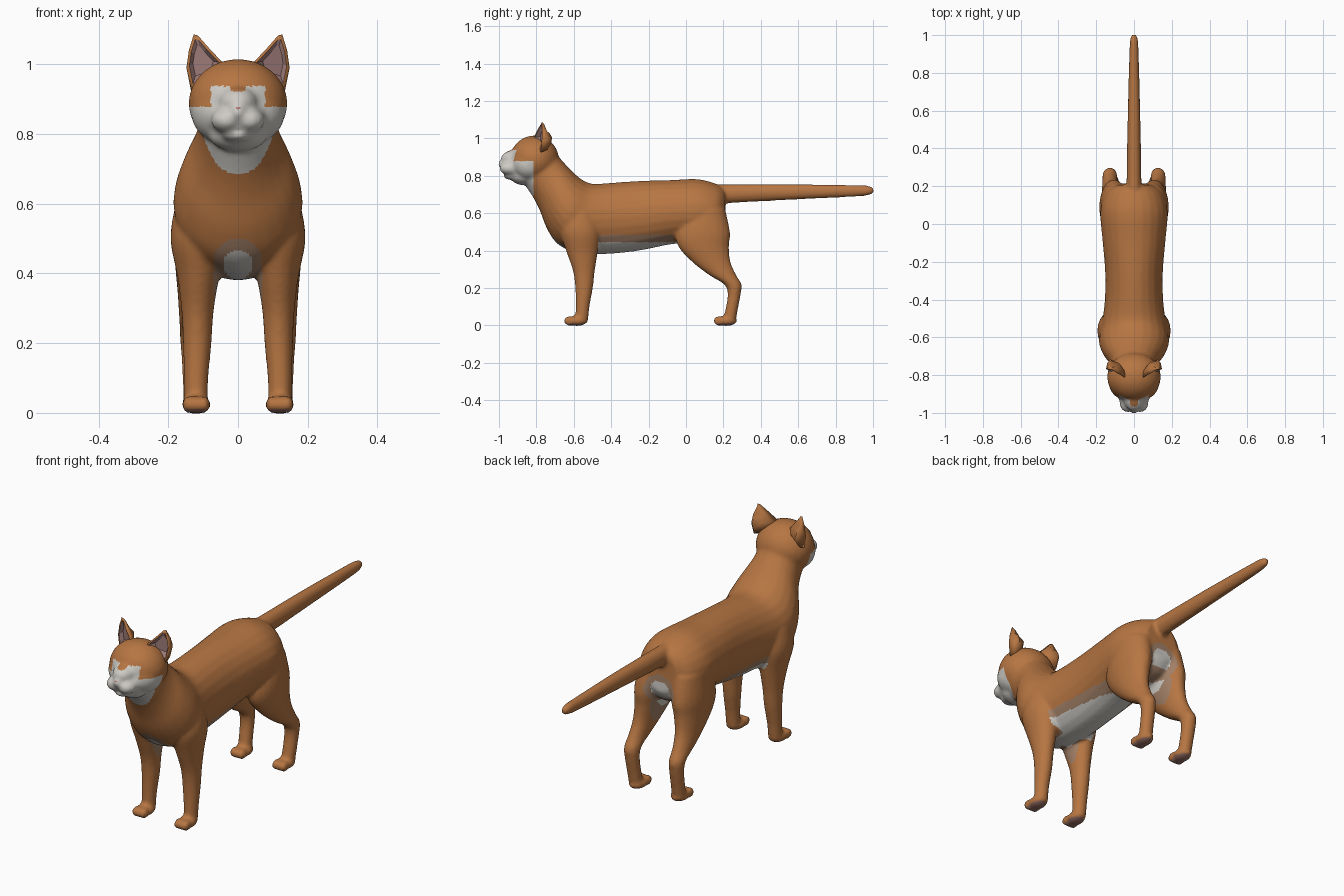
import bpy, bmesh, math
from mathutils import Vector, Matrix

if "Cube" in bpy.data.objects:
    bpy.data.objects.remove(bpy.data.objects["Cube"])


def mat(name, col):
    m = bpy.data.materials.new(name)
    m.diffuse_color = (*col, 1)
    m.use_nodes = True
    m.node_tree.nodes["Principled BSDF"].inputs["Base Color"].default_value = m.diffuse_color
    return m


ORANGE = mat("orange fur", (0.47, 0.18, 0.055))
WHITE = mat("white fur", (0.62, 0.60, 0.56))
TAN = mat("blended fur", (0.36, 0.215, 0.135))
PINK = mat("ear pink", (0.36, 0.21, 0.20))
PAD = mat("paw pad", (0.30, 0.15, 0.12))
NOSE = mat("nose pink", (0.50, 0.22, 0.20))


def spline(rows, n=4):
    """Catmull-Rom interpolation of ring parameters."""
    out = []
    for i in range(len(rows) - 1):
        p = [Vector(rows[max(0, min(len(rows) - 1, i + k))]) for k in (-1, 0, 1, 2)]
        for s in range(n):
            t = s / n
            out.append(0.5 * (2 * p[1] + (p[2] - p[0]) * t
                              + (2 * p[0] - 5 * p[1] + 4 * p[2] - p[3]) * t * t
                              + (3 * p[1] - p[0] - 3 * p[2] + p[3]) * t ** 3))
    return out + [Vector(rows[-1])]


def loft(bm, rings):
    """Skin a closed tube over (centre, half axis a, half axis b) rings."""
    n, loops = 24, []
    for c, a, b in rings:
        loops.append([bm.verts.new(c + a * math.cos(k * math.tau / n) + b * math.sin(k * math.tau / n))
                      for k in range(n)])
    faces = [bm.faces.new(loops[0]), bm.faces.new(loops[-1][::-1])]
    for p, q in zip(loops, loops[1:]):
        for k in range(n):
            faces.append(bm.faces.new((p[k], q[k], q[(k + 1) % n], p[(k + 1) % n])))
    bmesh.ops.recalc_face_normals(bm, faces=faces)


def ball(bm, c, r):
    bmesh.ops.create_uvsphere(bm, u_segments=28, v_segments=18, radius=1,
                              matrix=Matrix.Translation(c) @ Matrix.Diagonal((*r, 1)))


bm = bmesh.new()

# torso and neck: top y, z, bottom y, z, half width
torso = [(.205, .73, .215, .52, .09), (.16, .757, .17, .46, .15), (.06, .782, .07, .44, .178),
         (-.08, .777, -.07, .435, .168), (-.25, .772, -.25, .40, .153), (-.40, .762, -.42, .382, .155),
         (-.50, .757, -.57, .385, .172), (-.56, .782, -.68, .43, .186), (-.62, .835, -.74, .51, .166),
         (-.67, .89, -.78, .61, .13), (-.71, .94, -.815, .68, .114), (-.76, .97, -.86, .75, .108)]
loft(bm, [(Vector((0, (r[0] + r[2]) / 2, (r[1] + r[3]) / 2)), Vector((r[4], 0, 0)),
           Vector((0, (r[0] - r[2]) / 2, (r[1] - r[3]) / 2))) for r in spline(torso)])

# tail: y, z, half width, half height
tail = [(.12, .70, .045, .055), (.2, .703, .04, .051), (.55, .713, .034, .042),
        (.9, .719, .025, .031), (.975, .721, .021, .025), (1.003, .721, .012, .014)]
loft(bm, [(Vector((0, r[0], r[1])), Vector((r[2], 0, 0)), Vector((0, 0, r[3]))) for r in spline(tail)])

# legs: x, y, z, half width, half depth
fore = [(.105, -.57, .60, .075, .09), (.114, -.565, .50, .08, .108), (.114, -.555, .39, .06, .083),
        (.116, -.546, .29, .046, .058), (.117, -.545, .20, .041, .047), (.12, -.553, .10, .035, .037),
        (.12, -.558, .02, .033, .034)]
hind = [(.09, .10, .62, .08, .11), (.105, .09, .50, .078, .145), (.112, .095, .42, .068, .135),
        (.12, .135, .34, .053, .103), (.126, .195, .27, .043, .073), (.128, .25, .22, .039, .047),
        (.127, .258, .17, .036, .035), (.125, .245, .09, .034, .033), (.122, .23, .02, .034, .036)]
for s in (-1, 1):
    for leg in (fore, hind):
        loft(bm, [(Vector((s * r[0], r[1], r[2])), Vector((r[3], 0, 0)), Vector((0, r[4], 0)))
                  for r in spline(leg)])
    # paws and toes
    for y in (-.585, .215):
        ball(bm, (s * .12, y, .024), (.042, .058, .027))
        for dx in (-.022, 0, .022):
            ball(bm, (s * .12 + dx, y - .038, .024), (.018, .03, .025))
    # cheeks and whisker pads
    ball(bm, (s * .045, -.835, .865), (.09, .095, .09))
    ball(bm, (s * .033, -.945, .84), (.044, .052, .036))

# skull, bridge, muzzle, nose bump and chin
ball(bm, (0, -.81, .888), (.142, .13, .127))
ball(bm, (0, -.905, .89), (.06, .085, .05))
ball(bm, (0, -.90, .845), (.085, .085, .06))
ball(bm, (0, -.965, .863), (.027, .04, .027))
ball(bm, (0, -.925, .797), (.048, .05, .02))
ball(bm, (0, -.87, .80), (.085, .07, .05))

raw = bpy.data.meshes.new("body_parts")
bm.to_mesh(raw)
bm.free()
body = bpy.data.objects.new("body", raw)
bpy.context.collection.objects.link(body)

# fuse all parts into one smooth skin
rem = body.modifiers.new("fuse", 'REMESH')
rem.mode, rem.voxel_size = 'VOXEL', .009
sm = body.modifiers.new("soften", 'SMOOTH')
sm.factor, sm.iterations = .5, 5
dg = bpy.context.evaluated_depsgraph_get()
skin = bpy.data.meshes.new_from_object(body.evaluated_get(dg))
body.modifiers.clear()
body.data = skin
skin.materials.clear()
for m in (ORANGE, WHITE, TAN, PAD):
    skin.materials.append(m)


def fur(c, n):
    x, y, z = abs(c.x), c.y, c.z
    # face mask
    if y < -.815 and .685 < z < .878:
        return 1
    if y < -.86 and z < .937 - (.015 if x < .02 else 0) and x < .078:
        return 1
    # paw pads
    if z < .012 and n.z < -.6:
        return 3
    # chest patch
    if y < -.56 and .3 < z < .51 and n.y < 0:
        d = math.hypot(x, z - .425)
        if d < .075 and x < .07:
            return 1 if d < .042 else 2
    # belly, narrow between the legs
    if -.64 < y < .2 and z > .3:
        w = .15 if -.47 < y < -.07 else .05
        if x < w and z < .445 and n.z < 0:
            return 1
        if x < w + .02 and z < .485 and n.z < .1:
            return 2
    # patch under the tail
    if y > .12 and .4 < z < .62:
        d = math.hypot(x, z - .52)
        if d < .085:
            return 1 if d < .055 else 2
    return 0


for p in skin.polygons:
    p.use_smooth = True
    p.material_index = fur(p.center, p.normal)

# ears: rim outline, cupped inside, rounded back
rim = [(.055, -.815, .955), (.042, -.815, 1.003), (.088, -.79, 1.052), (.115, -.772, 1.083),
       (.127, -.768, 1.086), (.141, -.768, 1.04), (.148, -.768, .99), (.135, -.775, .925)]
for s, side in ((-1, "left"), (1, "right")):
    bm = bmesh.new()
    pts = [Vector((s * x, y, z)) for x, y, z in rim]
    mid = sum(pts, Vector()) / len(pts)

    def ring(f, dy):
        return [bm.verts.new(mid + (p - mid) * f + Vector((0, dy * min(1, (1.12 - p.z) / .1), 0))) for p in pts]
    loops = [ring(.45, .06), ring(.85, .035), ring(1, 0), ring(.80, 0), ring(.55, .022)]
    n = len(pts)
    for i, (a, b) in enumerate(zip(loops, loops[1:])):
        for k in range(n):
            f = bm.faces.new((a[k], b[k], b[(k + 1) % n], a[(k + 1) % n]))
            f.material_index = int(i == 3)
    bm.faces.new(loops[0])
    bm.faces.new(loops[-1]).material_index = 1
    bmesh.ops.recalc_face_normals(bm, faces=bm.faces)
    me = bpy.data.meshes.new(side + "_ear")
    bm.to_mesh(me)
    bm.free()
    me.materials.append(ORANGE)
    me.materials.append(PINK)
    ear = bpy.data.objects.new(side + "_ear", me)
    bpy.context.collection.objects.link(ear)
    for p in me.polygons:
        p.use_smooth = p.material_index == 0

# small nose tip
bm = bmesh.new()
ball(bm, (0, -.992, .872), (.011, .008, .007))
me = bpy.data.meshes.new("nose")
bm.to_mesh(me)
bm.free()
me.materials.append(NOSE)
for p in me.polygons:
    p.use_smooth = True
bpy.context.collection.objects.link(bpy.data.objects.new("nose", me))
